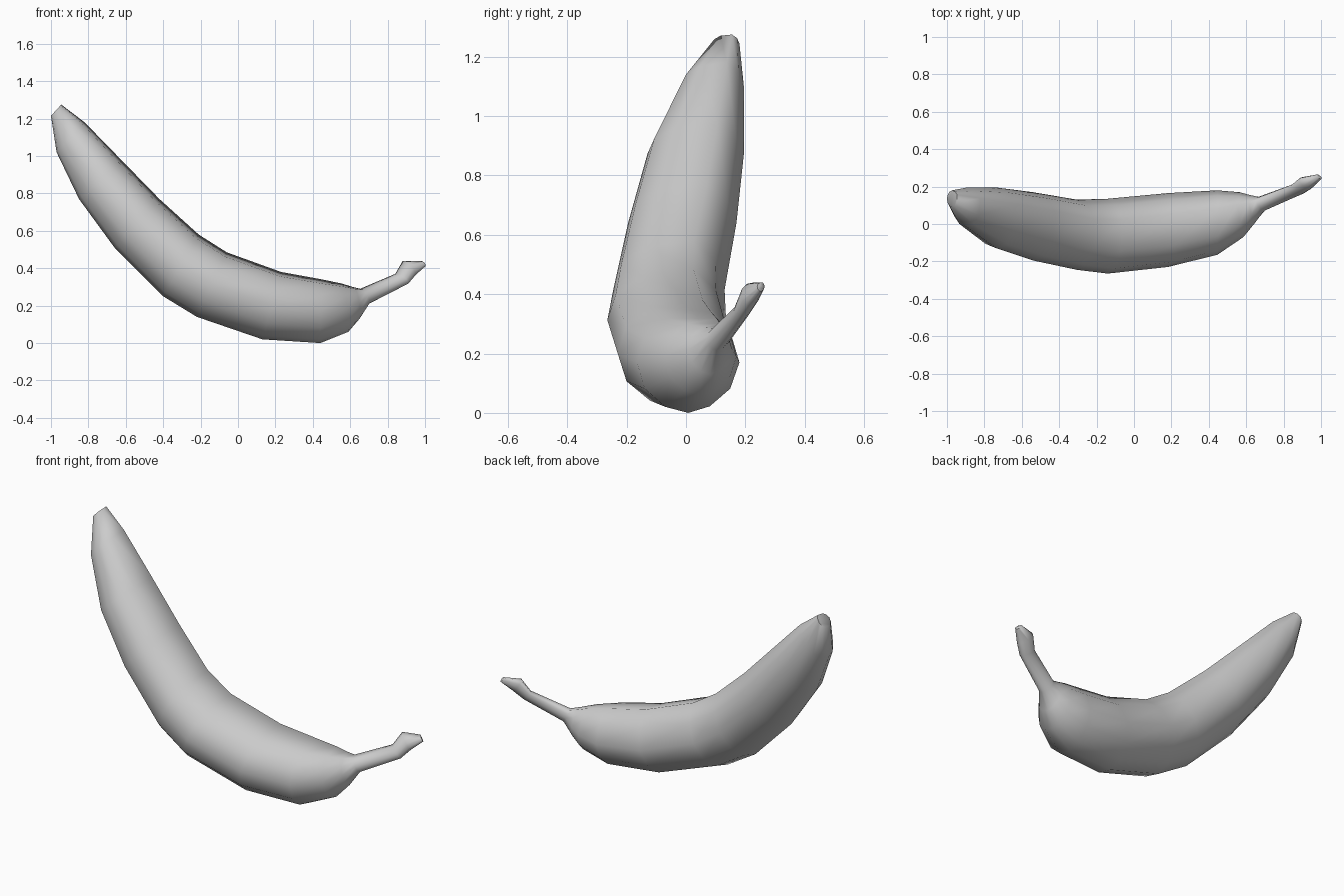
import bpy, bmesh, math
from mathutils import Vector

if "Cube" in bpy.data.objects:
    bpy.data.objects.remove(bpy.data.objects["Cube"])

# Cross-section: (front -1 .. back +1, underside -1 .. top +1), with a ridge on top
SECTION = [(-1, 0), (-.86, .5), (-.4, .87), (.45, 1), (.83, .58), (1, 0),
           (.82, -.52), (.42, -.87), (0, -1), (-.45, -.88), (-.85, -.52)]

# Stations: underside x, z, top x, z, front y, back y, sideways skew in x
BODY = [(-1.0, 1.215, -.945, 1.275, .09, .18, 0),
        (-.97, 1.02, -.82, 1.18, -.015, .195, 0),
        (-.85, .77, -.62, .975, -.13, .195, 0),
        (-.66, .51, -.42, .77, -.195, .17, 0),
        (-.40, .25, -.21, .58, -.245, .13, 0),
        (-.22, .14, -.06, .485, -.265, .135, 0),
        (.13, .02, .23, .38, -.23, .165, 0),
        (.44, 0, .45, .34, -.165, .18, 0),
        (.59, .06, .56, .318, -.07, .17, .01),
        (.65, .13, .62, .30, .01, .155, .015),
        (.70, .21, .66, .29, .07, .145, .015)]
STEM = [(.905, .315, .85, .37, .16, .215, .02),
        (.945, .36, .89, .44, .185, .25, .02),
        (1.0, .41, .98, .44, .24, .265, .01)]


def loft(name, stations):
    bm = bmesh.new()
    rings = []
    for bx, bz, tx, tz, y0, y1, skew in stations:
        centre = Vector(((bx + tx) / 2, (y0 + y1) / 2, (bz + tz) / 2))
        up = Vector(((tx - bx) / 2, 0, (tz - bz) / 2))
        side = Vector((-skew, (y1 - y0) / 2, 0))
        rings.append([bm.verts.new(centre + side * a + up * b) for a, b in SECTION])
    n = len(SECTION)
    for r, s in zip(rings, rings[1:]):
        for i in range(n):
            j = (i + 1) % n
            bm.faces.new((r[i], r[j], s[j], s[i]))
    bm.faces.new(rings[0])
    bm.faces.new(rings[-1])
    bmesh.ops.recalc_face_normals(bm, faces=bm.faces)
    mesh = bpy.data.meshes.new(name)
    bm.to_mesh(mesh)
    bm.free()
    obj = bpy.data.objects.new(name, mesh)
    bpy.context.collection.objects.link(obj)
    bpy.ops.object.select_all(action='DESELECT')
    obj.select_set(True)
    bpy.context.view_layer.objects.active = obj
    bpy.ops.object.shade_smooth_by_angle(angle=math.radians(75))
    return obj


# Curved fruit flowing into its stem as one continuous skin
loft("banana", BODY + STEM)
